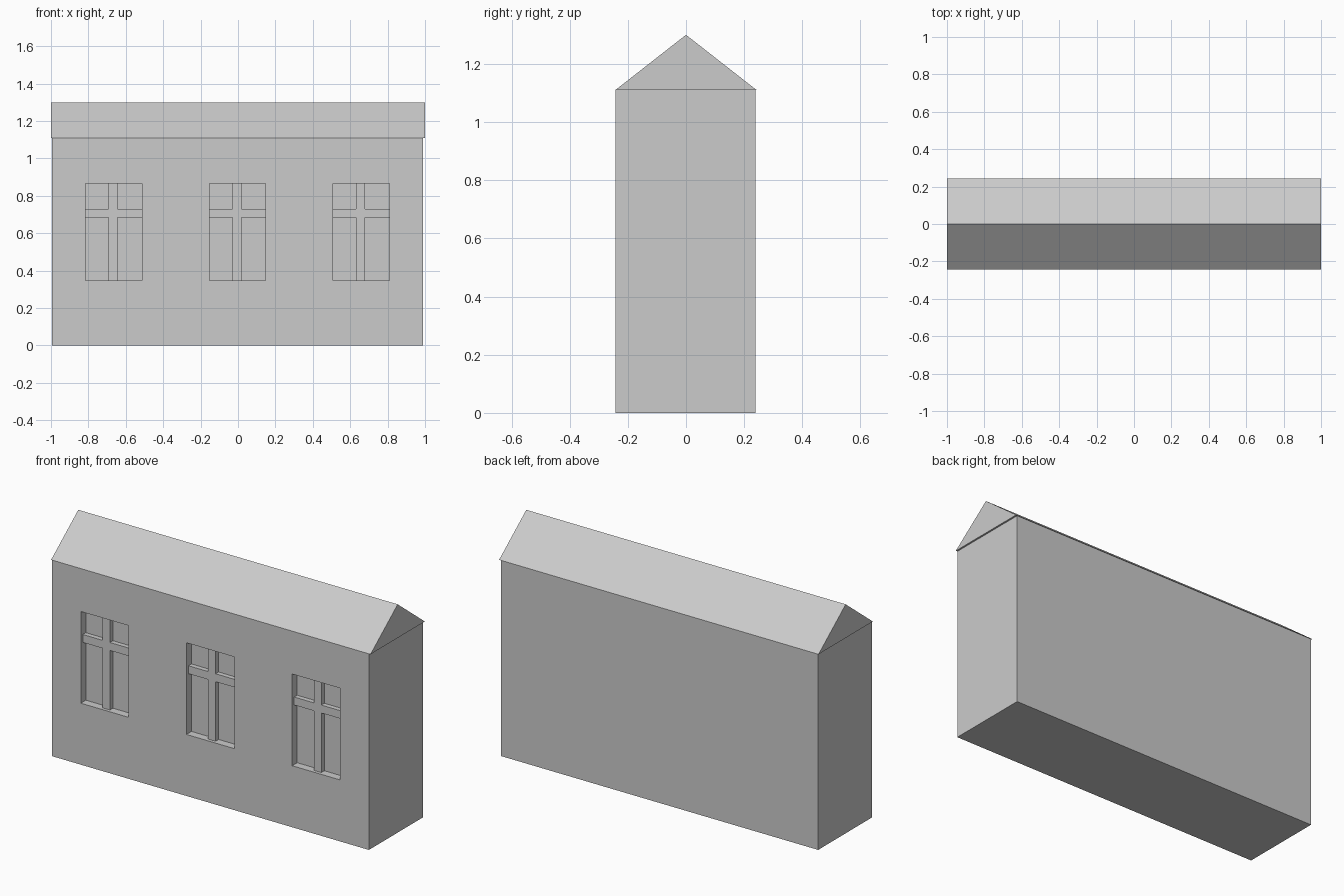
import bpy, bmesh
from mathutils import Vector

if "Cube" in bpy.data.objects:
    bpy.data.objects.remove(bpy.data.objects["Cube"])

BODY_X0, BODY_X1 = -0.995, 0.99
FRONT, BACK = -0.243, 0.239
EAVES, RIDGE = 1.11, 1.30
BAY = (BODY_X1 - BODY_X0) / 3
CENTRES = [BODY_X0 + BAY * (i + 0.5) for i in range(3)]
WIN_HALF, SILL, HEAD = 0.15, 0.348, 0.867
RECESS, BAR_SET = 0.045, 0.018


def prism(name, outline, direction):
    """Extrude a closed 3D outline along a direction."""
    bm = bmesh.new()
    face = bm.faces.new([bm.verts.new(p) for p in outline])
    ext = bmesh.ops.extrude_face_region(bm, geom=[face], use_keep_orig=True)
    moved = [g for g in ext["geom"] if isinstance(g, bmesh.types.BMVert)]
    bmesh.ops.translate(bm, verts=moved, vec=Vector(direction))
    bmesh.ops.recalc_face_normals(bm, faces=bm.faces)
    mesh = bpy.data.meshes.new(name)
    bm.to_mesh(mesh)
    bm.free()
    obj = bpy.data.objects.new(name, mesh)
    bpy.context.collection.objects.link(obj)
    return obj


def box(name, x0, x1, y0, y1, z0, z1):
    return prism(name, [(x0, y0, z0), (x1, y0, z0), (x1, y0, z1), (x0, y0, z1)],
                 (0, y1 - y0, 0))


# Wall block
walls = box("walls", BODY_X0, BODY_X1, FRONT, BACK, 0, EAVES)

# Gabled roof with a tiny overhang
prism("roof", [(-1, -0.243, EAVES), (-1, 0.243, EAVES), (-1, 0, RIDGE)], (2, 0, 0))

# Window recesses, each with a cross-shaped frame
for i, cx in enumerate(CENTRES):
    cutter = box(f"window_cutter_{i + 1}", cx - WIN_HALF, cx + WIN_HALF,
                 FRONT - 0.1, FRONT + RECESS, SILL, HEAD)
    cut = walls.modifiers.new(f"window_{i + 1}", 'BOOLEAN')
    cut.operation, cut.solver, cut.object = 'DIFFERENCE', 'EXACT', cutter
    cutter.hide_render = True
    cutter.hide_set(True)

    l, r, w, e = cx - 0.027, cx + 0.02, cx - WIN_HALF, cx + WIN_HALF
    low, high = 0.685, 0.73
    cross = [(l, SILL), (r, SILL), (r, low), (e, low), (e, high), (r, high),
             (r, HEAD), (l, HEAD), (l, high), (w, high), (w, low), (l, low)]
    prism(f"window_bars_{i + 1}", [(x, FRONT + BAR_SET, z) for x, z in cross],
          (0, RECESS - BAR_SET, 0))
